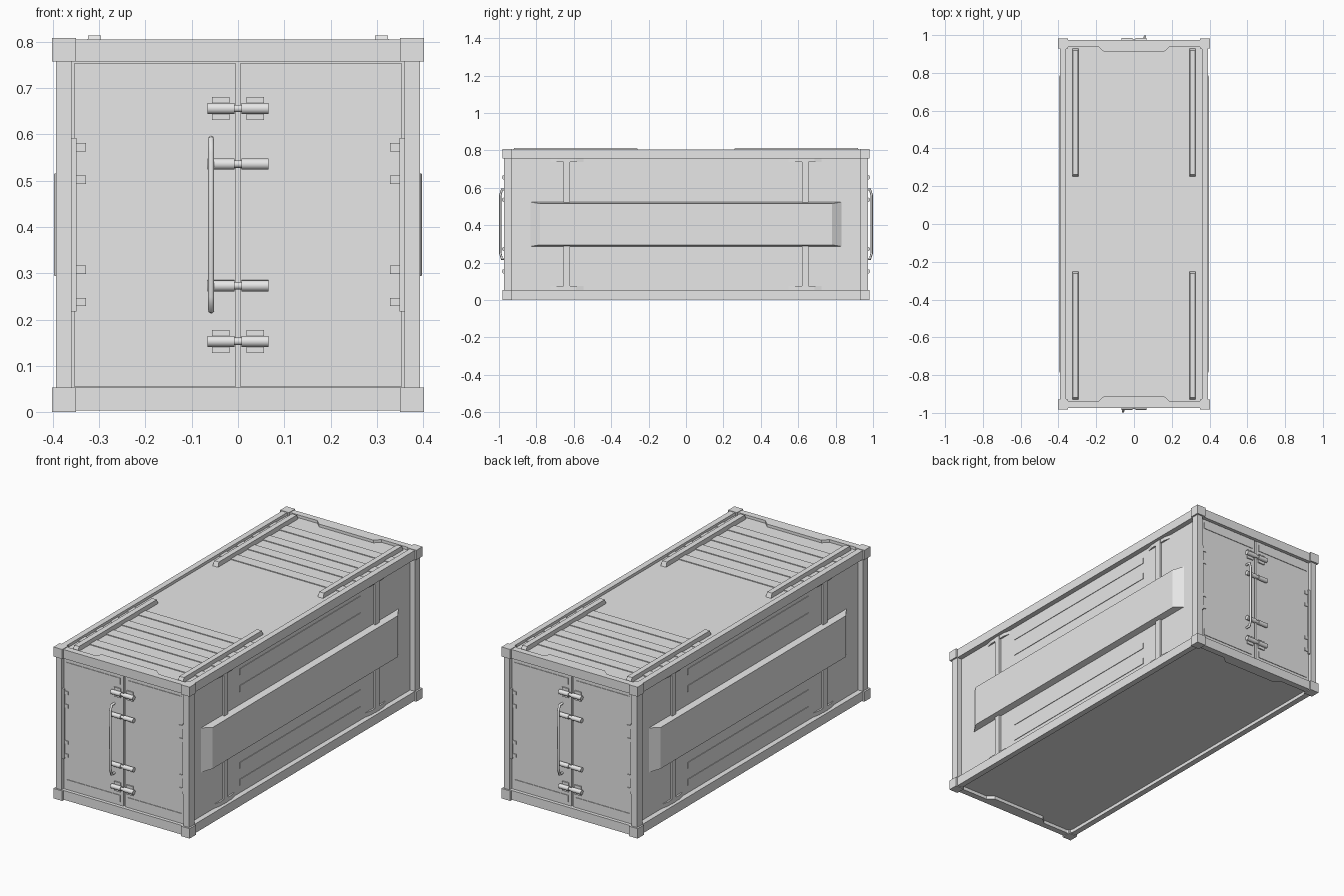
import bpy, bmesh, math
from mathutils import Matrix

cube = bpy.data.objects.get("Cube")
if cube:
    bpy.data.objects.remove(cube, do_unlink=True)

grey = bpy.data.materials.new("plain grey")
grey.use_nodes = True
grey.diffuse_color = (0.8, 0.8, 0.8, 1)
grey.node_tree.nodes["Principled BSDF"].inputs["Base Color"].default_value = (0.8, 0.8, 0.8, 1)


def add(name, data, twin=True):
    """Link an object, with a copy turned half round about z."""
    data.materials.append(grey)
    for k in range(2 if twin else 1):
        ob = bpy.data.objects.new(name + ("_opposite" if k else ""), data)
        ob.rotation_euler.z = math.pi * k
        bpy.context.collection.objects.link(ob)


def finish(name, bm, twin=True):
    bmesh.ops.recalc_face_normals(bm, faces=bm.faces)
    me = bpy.data.meshes.new(name)
    bm.to_mesh(me)
    bm.free()
    add(name, me, twin)


def box(name, x, y, z, twin=True, axis=None, inset=(0, 0, 0)):
    """Box from ranges; the face at the +axis end may be inset to taper it."""
    bm = bmesh.new()
    bmesh.ops.create_cube(bm, size=1)
    for v in bm.verts:
        outer = axis is not None and v.co[axis] > 0
        for i, (lo, hi) in enumerate((x, y, z)):
            d = inset[i] if outer and i != axis else 0
            v.co[i] = hi - d if v.co[i] > 0 else lo + d
    finish(name, bm, twin)


def prism(name, outline, z0, z1):
    bm = bmesh.new()
    face = bm.faces.new([bm.verts.new((px, py, z0)) for px, py in outline])
    top = bmesh.ops.extrude_face_region(bm, geom=[face])["geom"]
    bmesh.ops.translate(bm, vec=(0, 0, z1 - z0),
                        verts=[g for g in top if isinstance(g, bmesh.types.BMVert)])
    finish(name, bm)


def rod(name, cx, cy, cz, radius, length):
    """Rod lying along x, smooth around its side."""
    bm = bmesh.new()
    bmesh.ops.create_cone(bm, cap_ends=True, segments=16, radius1=radius, radius2=radius,
                          depth=length, matrix=Matrix.Translation((cx, cy, cz))
                          @ Matrix.Rotation(math.pi / 2, 4, 'Y'))
    for f in bm.faces:
        f.smooth = len(f.verts) == 4
    for e in bm.edges:
        e.smooth = all(f.smooth for f in e.link_faces)
    finish(name, bm)


# Body: walls, roof and floor
box("body", (-.365, .365), (-.948, .948), (.022, .79), twin=False)

# Frame: corner blocks, posts, side rails and end beams
for side in (-1, 1):
    def sx(a, b):
        return tuple(sorted((side * a, side * b)))
    for level, z in (("lower", (0, .053)), ("upper", (.757, .808))):
        box(f"{level}_corner_block", sx(.35, .402), (.93, .982), z)
    box("corner_post", sx(.36, .393), (.93, .973), (.04, .77))
beam = [(.36, .973), (.362, .915), (.357, .932), (.342, .94), (.19, .94), (.16, .912)]
beam += [(-px, py) for px, py in reversed(beam)]
for level, z in (("lower", (.004, .053)), ("upper", (.757, .805))):
    box(f"{level}_side_rail", (.362, .393), (-.94, .94), z)
    prism(f"{level}_end_beam", beam, *z)

# Side wall: raised band, ribs with flared heads, thin strips
box("side_band", (.36, .397), (-.84, .84), (.285, .525), axis=0, inset=(0, .06, .01))
for y in (-.637, .637):
    for z in ((.053, .29), (.52, .757)):
        box("side_rib", (.36, .376), (y - .017, y + .017), z)
    for z in ((.053, .075), (.738, .757)):
        box("rib_head", (.36, .374), (y - .11, y + .11), z, axis=0, inset=(0, .06, 0))
for z in (.11, .2, .61, .7):
    box("side_strip", (.36, .368), (-.51, .51), (z - .016, z + .016))

# Roof: cross strips and lengthwise runners
for y in (.39, .53, .66, .80):
    box("roof_strip", (-.362, .362), (y - .03, y + .03), (.78, .794))
for x in (-.31, .31):
    box("roof_runner", (x - .016, x + .016), (.25, .93), (.785, .814),
        axis=2, inset=(.002, .012, 0))

# End doors with raised panels, side bars and hinge tabs
for side in (-1, 1):
    def sx(a, b):
        return tuple(sorted((side * a, side * b)))
    box("door", sx(.004, .354), (.94, .96), (.056, .753))
    for z in ((.075, .11), (.70, .735)):
        box("door_panel", sx(.022, .34), (.955, .963), z)
    box("door_side_bar", sx(.349, .361), (.94, .968), (.218, .592))
    for z in (.238, .308, .502, .572):
        box("hinge_tab", sx(.328, .352), (.955, .964), (z - .009, z + .009))
    for z in (.153, .656):
        box("latch_plate", sx(.018, .056), (.955, .966), (z - .025, z + .025))

# Latches: paired rods with a thinner joint
for z in (.153, .273, .536, .656):
    for x in (-.037, .037):
        rod("latch_rod", x, .972, z, .012, .058)
    rod("latch_joint", 0, .972, z, .008, .03)

# Door handle: bent bar
curve = bpy.data.curves.new("door_handle", 'CURVE')
curve.dimensions = '3D'
curve.bevel_depth = .0065
curve.bevel_resolution = 2
curve.use_fill_caps = True
path = [(.958, .59), (.984, .59), (.993, .56), (.993, .25), (.984, .22), (.958, .22)]
spline = curve.splines.new('POLY')
spline.points.add(len(path) - 1)
for point, (py, pz) in zip(spline.points, path):
    point.co = (.058, py, pz, 1)
add("door_handle", curve)
